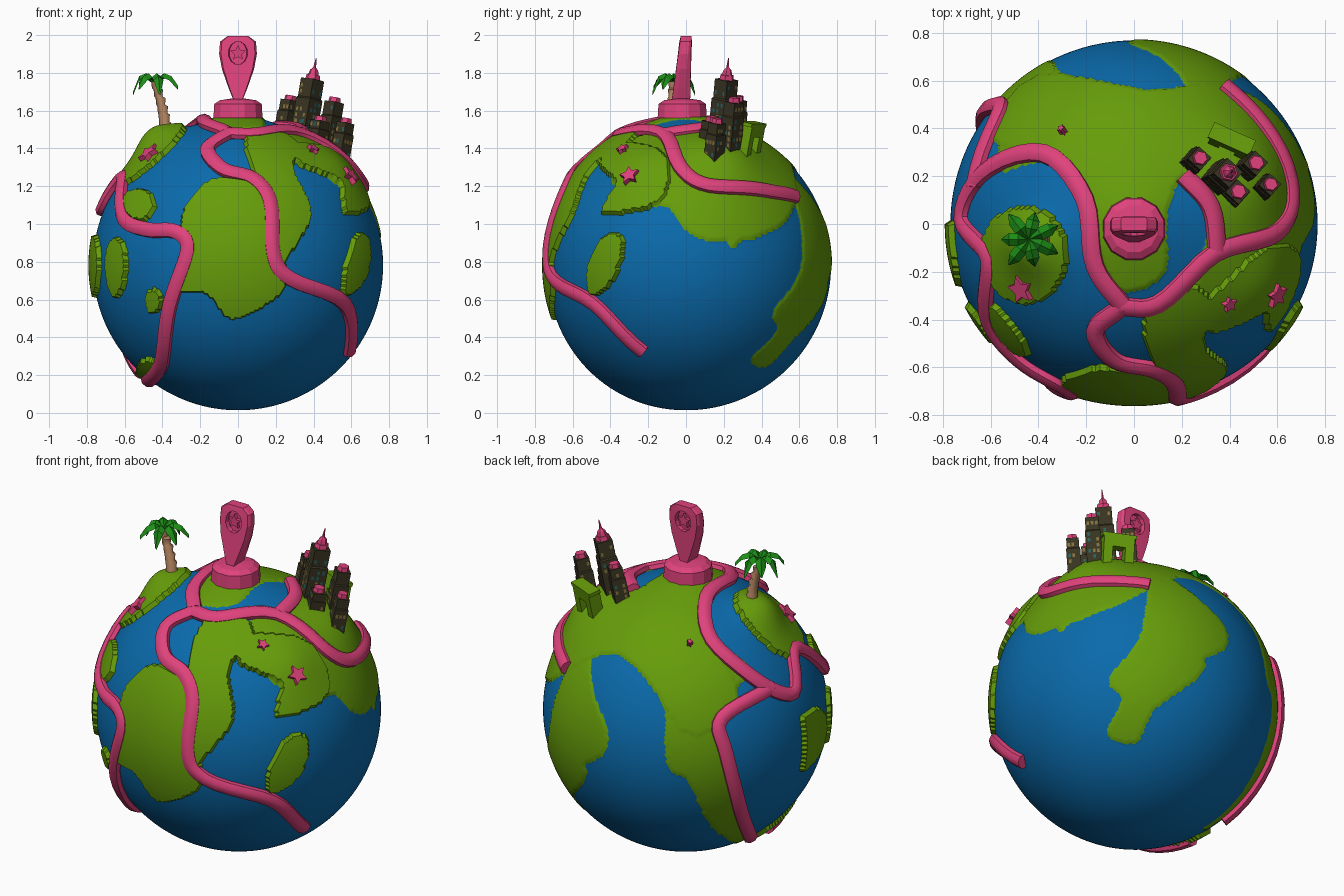
import bpy, bmesh, math, random
from mathutils import Vector, Matrix

if "Cube" in bpy.data.objects:
    bpy.data.objects.remove(bpy.data.objects["Cube"])

random.seed(4)
R, C = 0.768, Vector((0, 0, 0.782))


def material(name, rgb):
    m = bpy.data.materials.new(name)
    m.diffuse_color = (*rgb, 1)
    m.use_nodes = True
    m.node_tree.nodes["Principled BSDF"].inputs["Base Color"].default_value = m.diffuse_color
    return m


SEA = material("sea blue", (0.003, 0.145, 0.41))
LAND = material("land green", (0.133, 0.335, 0.003))
PINK = material("pink", (0.74, 0.055, 0.20))
WALL = material("dark wall", (0.042, 0.035, 0.016))
GLOW = material("window yellow", (0.24, 0.17, 0.045))
TEAL = material("window teal", (0.02, 0.13, 0.12))
BARK = material("bark", (0.43, 0.22, 0.11))
LEAF = material("leaf green", (0.012, 0.27, 0.008))


def basis(azimuth, elevation):
    """Right, up and outward axes of a chart plane tangent to the globe."""
    a, e = math.radians(azimuth), math.radians(elevation)
    d = Vector((math.sin(a), -math.cos(a), 0))
    out = d * math.cos(e) + Vector((0, 0, math.sin(e)))
    right = Vector((-d.y, d.x, 0))
    return right, out.cross(right), out


CHART = {"F": basis(0, 0), "R": basis(90, 0), "T": basis(0, 90), "L": basis(215, 26), "B": basis(145, -29)}


def direction(chart, u, v):
    right, up, out = CHART[chart]
    if chart in "FR":
        v -= C.z
    return (right * u + up * v + out * math.sqrt(max(0, R * R - u * u - v * v))).normalized()


# Gentle hills under the palm, the city, the pin and the right-hand slope: direction, height, spread
HILLS = [(direction("T", -.41, -.08), .07, .17), (direction("T", .48, .20), .055, .26),
         (direction("T", 0, 0), .028, .22), (direction("T", .52, -.25), .025, .2)]


def ground(n):
    """Globe radius along a unit direction, slightly flattened at the front."""
    return R - .03 * max(0, -n.y) ** 3 + sum(h * math.exp(-(n - d).length_squared / (s * s)) for d, h, s in HILLS)


def spline(pts, steps, closed=False):
    """Catmull-Rom curve through the points."""
    ends = (pts[-1:], pts[:2]) if closed else ([2 * pts[0] - pts[1]], [2 * pts[-1] - pts[-2]])
    p = ends[0] + pts + ends[1]
    res = []
    for a, b, c, d in zip(p, p[1:], p[2:], p[3:]):
        for t in (i / steps for i in range(steps)):
            res.append(.5 * (2 * b + (c - a) * t + (2 * a - 5 * b + 4 * c - d) * t * t
                             + (3 * b - a - 3 * c + d) * t ** 3))
    return res if closed else res + [pts[-1]]


def finish(name, bm, mats, smooth=None):
    bmesh.ops.recalc_face_normals(bm, faces=bm.faces)
    me = bpy.data.meshes.new(name)
    bm.to_mesh(me)
    bm.free()
    ob = bpy.data.objects.new(name, me)
    bpy.context.collection.objects.link(ob)
    for m in mats:
        me.materials.append(m)
    if smooth:
        bpy.ops.object.select_all(action='DESELECT')
        ob.select_set(True)
        bpy.context.view_layer.objects.active = ob
        bpy.ops.object.shade_smooth_by_angle(angle=math.radians(smooth))


def loft(bm, rings, mat=0):
    """Skin a list of equal-length point rings and cap both ends."""
    vs = [[bm.verts.new(p) for p in r] for r in rings]
    n = len(vs[0])
    fs = [bm.faces.new((a[i], a[(i + 1) % n], b[(i + 1) % n], b[i]))
          for a, b in zip(vs, vs[1:]) for i in range(n)]
    for f in fs + [bm.faces.new(vs[0][::-1]), bm.faces.new(vs[-1])]:
        f.material_index = mat


def disc(r, z, n, at=(0, 0)):
    return [Vector((at[0] + r * math.cos(2 * math.pi * (i + .5) / n),
                    at[1] + r * math.sin(2 * math.pi * (i + .5) / n), z)) for i in range(n)]


# Continents: smooth outlines through a few points on a chart
lands = []


def land(chart, rise, *pts):
    o = spline([Vector(p) for p in pts], 4, True)
    xs, ys = [p.x for p in o], [p.y for p in o]
    lands.append((chart, rise, o, min(xs), max(xs), min(ys), max(ys)))


def island(chart, u, v, ru, rv, lean=0):
    """Small wobbly oval of raised land."""
    ring = [i * math.pi / 4 for i in range(8)]
    land(chart, .024, *[(u + (ru * math.cos(a) + lean * math.sin(a)) * (1 + .08 * math.sin(3 * a)),
                         v + rv * math.sin(a)) for a in ring])


land("F", .024, (-.30, 1.05), (-.14, 1.24), (.08, 1.24), (.04, 1.45), (.22, 1.47), (.33, 1.39), (.29, 1.29),
     (.39, 1.05), (.26, .80), (.23, .63), (-.03, .49), (-.17, .63), (-.38, .65), (-.28, .80))
land("T", .008, (-.60, .36), (-.40, .62), (.04, .56), (.43, .56), (.72, .25), (.69, -.12), (.62, -.30),
     (.45, -.40), (.33, -.36), (.26, -.26), (.33, .06), (.2, .2), (.13, .03), (.12, -.21), (-.08, -.26),
     (-.21, .1), (-.36, .29))
land("R", .024, (-.33, 1.42), (-.45, 1.31), (-.36, 1.21), (-.44, 1.06), (-.14, 1.11), (-.1, 1.34))
land("R", .008, (-.10, 1.19), (-.03, 1.01), (.10, .92), (.36, .93), (.56, 1.07), (.5, 1.35), (0, 1.48))
land("B", .005, (.01, .55), (-.04, .34), (-.19, .13), (-.12, .02), (-.19, -.16), (-.04, -.20), (.05, -.02),
     (.30, .18), (.32, .27), (.44, .34), (.40, .49), (.07, .73))
land("L", .005, (-.54, .38), (-.24, .31), (-.11, .15), (-.10, -.30), (.02, -.40), (.14, -.64), (.33, -.70),
     (.19, -.2), (.2, .04), (.34, .19), (.15, .37), (.05, .54), (-.45, .58))
island("T", -.45, -.13, .18, .20)
island("R", -.43, .79, .085, .165, .05)
island("F", -.52, 1.10, .08, .08)
island("F", -.64, .77, .05, .155)
island("F", -.45, .59, .04, .065)
island("F", -.755, .78, .03, .165)
island("F", -.47, .22, .06, .07)


def inside(u, v, poly):
    hit = False
    for (ax, ay), (bx, by) in zip(poly, poly[1:] + poly[:1]):
        if (ay > v) != (by > v) and u < (bx - ax) * (v - ay) / (by - ay) + ax:
            hit = not hit
    return hit


# Globe: continents are raised and coloured wherever a vertex lies inside an outline
bm = bmesh.new()
bmesh.ops.create_icosphere(bm, subdivisions=7, radius=R)
height = []
for vert in bm.verts:
    h, p = 0, vert.co
    for chart, rise, outline, u0, u1, v0, v1 in lands:
        right, up, out = CHART[chart]
        if rise <= h or p.dot(out) < 0:
            continue
        u, v = p.dot(right), p.dot(up) + (C.z if chart in "FR" else 0)
        if u0 < u < u1 and v0 < v < v1 and inside(u, v, outline):
            h = rise
    height.append(h)
bm.verts.index_update()
for f in bm.faces:
    f.material_index = int(any(height[v.index] > 0 for v in f.verts))
for vert in bm.verts:
    n = vert.co.normalized()
    vert.co = C + n * (ground(n) + height[vert.index])
finish("globe", bm, [SEA, LAND], 40)


# Roads draped over the globe
def road(name, *stops):
    dirs = [p.normalized() for p in spline([direction(*s) for s in stops], 5)]
    bm = bmesh.new()
    rings = []
    for i, n in enumerate(dirs):
        side = (dirs[min(i + 1, len(dirs) - 1)] - dirs[max(i - 1, 0)]).cross(n).normalized()
        p = C + n * (ground(n) + .014)
        rings.append([p + side * q.x * .041 + n * q.y * .031 for q in disc(1, 0, 8)])
    loft(bm, rings)
    finish(name, bm, [PINK], 50)


road("loop_road", ("T", -.05, -.33), ("T", -.16, -.17), ("T", -.20, .10), ("T", -.37, .29), ("T", -.62, .21),
     ("T", -.71, .02), ("F", -.60, 1.24), ("F", -.60, 1.03), ("F", -.48, .97), ("F", -.33, .96),
     ("F", -.27, .86), ("F", -.36, .58), ("F", -.40, .27), ("F", -.47, .18))
road("front_road", ("T", -.05, -.34), ("F", -.16, 1.39), ("F", -.08, 1.29), ("F", .08, 1.24), ("F", .17, 1.12),
     ("F", .19, .84), ("F", .28, .71), ("F", .56, .58), ("F", .58, .33))
road("right_road", ("T", -.06, -.34), ("T", .10, -.33), ("T", .33, -.12), ("T", .58, -.03), ("T", .64, .12),
     ("T", .53, .40), ("T", .37, .57))
road("city_road", ("T", .34, -.11), ("T", .31, .07), ("T", .20, .20))
road("back_road", ("T", -.66, .15), ("L", .19, -.06), ("L", .21, -.24), ("L", .29, -.55), ("L", .34, -.68))


def star(name, at, normal, size, thick, spin=0):
    rot = normal.to_track_quat('Z', 'Y').to_matrix()
    bm = bmesh.new()
    flat = [(size * (1 if i % 2 == 0 else .5), math.pi / 2 + spin + i * math.pi / 5) for i in range(10)]
    loft(bm, [[at + rot @ Vector((r * math.cos(a), r * math.sin(a), z)) for r, a in flat]
              for z in (-thick, thick)])
    finish(name, bm, [PINK])


for i, (x, y, size) in enumerate([(-.45, -.26, .062), (.56, -.28, .055), (.38, -.32, .034), (-.29, .38, .018)]):
    n = direction("T", x, y)
    star(f"ground_star_{i + 1}", C + n * (ground(n) + .026), n, size, .02, .3 * i)

# Map pin: base and recessed marker
bm = bmesh.new()
loft(bm, [disc(r, z, 12, (0, -.02)) for r, z in [(.135, 1.56), (.13, 1.635), (.10, 1.655), (.03, 1.665)]])
finish("pin_base", bm, [PINK])
half = [(.055, 1.995), (.095, 1.965), (.1, 1.90), (.085, 1.82), (.05, 1.72), (.018, 1.64)]
outer = half + [(-x, z) for x, z in half[::-1]]
hole = [(.052 * math.cos(a), 1.905 + .062 * math.sin(a))
        for a in [math.pi * (.5 - (i + .5) / 6) for i in range(12)]]
bm = bmesh.new()
loft(bm, [[(x * s, -.015 + y + (k + .08) * (z - 1.8), z) for x, z in ring] for ring, s, y, k in
          [(hole, .9, .012, 0), (hole, 1, .040, -.04), (outer, .9, .040, -.06), (outer, 1, .018, 0),
           (outer, 1, -.018, 0), (outer, .9, -.040, .06), (hole, 1, -.040, .04), (hole, .9, -.012, 0)]])
finish("map_pin", bm, [PINK])
for side, y in (("front", -.022), ("back", .010)):
    star("pin_star_" + side, Vector((0, y, 1.905)), Vector((0, math.copysign(1, y), 0)), .042, .015)

# Palm: ringed trunk and drooping fronds
bm = bmesh.new()
rings = []
for t in (i / 5 for i in range(6)):
    at = (-.385 - .05 * t ** 1.5, -.07)
    rings += [disc(.030 - .009 * t, 1.50 + .22 * t, 7, at), disc(.034 - .010 * t, 1.535 + .22 * t, 7, at)]
loft(bm, rings)
finish("palm_trunk", bm, [BARK], 60)
bm = bmesh.new()
for i in range(7):
    rot = Matrix.Translation((-.44, -.065, 1.755)) @ Matrix.Rotation(i * 2 * math.pi / 7 + .45, 4, 'Z')
    reach = .115 if i % 2 else .135
    loft(bm, [[rot @ Vector((r * reach, s * w, z + dz)) for s, dz in [(-1, -.014), (0, .008), (1, -.014), (0, -.006)]]
              for r, z, w in [(0, 0, .012), (.4, .035, .028), (.72, .02, .027), (1, -.03 - .03 * (i % 2), .003)]])
finish("palm_fronds", bm, [LEAF])


# City: leaning towers with window plates and pink roofs
def tower(name, x, y, top, w, h, spire=False):
    axis = Vector((.17, .09, 1)).normalized()
    place = Matrix.Translation(Vector((x, y, top)) - axis * h) @ axis.to_track_quat('Z', 'Y').to_matrix().to_4x4()
    q = w * math.sqrt(2)
    bm = bmesh.new()
    loft(bm, [disc(q, 0, 4), disc(q, h * .72, 4), disc(q * .88, h * .74, 4), disc(q * .88, h, 4)])
    loft(bm, [disc(w * .8, h, 6), disc(w * .72, h + .025, 6)], 1)
    if spire:
        loft(bm, [disc(.03, h + .02, 6), disc(.022, h + .05, 6), disc(.008, h + .065, 6), disc(.002, h + .115, 6)], 1)
    for s in range(4):
        turn = Matrix.Rotation(s * math.pi / 2, 4, 'Z')
        for z in (.012 + row * .032 for row in range(int(h / .032))):
            if z < h * .74 < z + .024 or z + .02 > h:
                continue
            d = w * (1 if z < h * .72 else .88) + .002
            for c in (-.55 * w, 0, .55 * w):
                if random.random() < .55:
                    f = bm.faces.new([bm.verts.new(turn @ Vector((d, c + a, z + b))) for a, b in
                                      [(-.007, 0), (.007, 0), (.007, .02), (-.007, .02)]])
                    f.material_index = 3 if random.random() < .25 else 2
    bm.transform(place @ Matrix.Rotation(.35, 4, 'Z'))
    finish(name, bm, [WALL, PINK, GLOW, TEAL])


tower("tower_main", .395, .215, 1.765, .050, .38, True)
tower("tower_left", .275, .275, 1.655, .040, .22)
tower("tower_back", .510, .255, 1.645, .042, .28)
tower("tower_right", .570, .165, 1.535, .038, .22)
tower("tower_front", .435, .135, 1.545, .042, .17)
tower("tower_low", .35, .19, 1.60, .030, .18)

# Green gateway behind the towers
bm = bmesh.new()
for cx, cz, sx, sz in [(-.06, 0, .05, .20), (.06, 0, .05, .20), (0, .075, .17, .06), (0, .11, .19, .02)]:
    bmesh.ops.create_cube(bm, size=1, matrix=Matrix.Translation((cx, 0, cz)) @ Matrix.Diagonal((sx, .07, sz, 1)))
bm.transform(Matrix.Translation((.40, .335, 1.42)) @ Matrix.Rotation(-.42, 4, 'Z') @ Matrix.Rotation(-.2, 4, 'X'))
finish("gateway", bm, [LAND])
